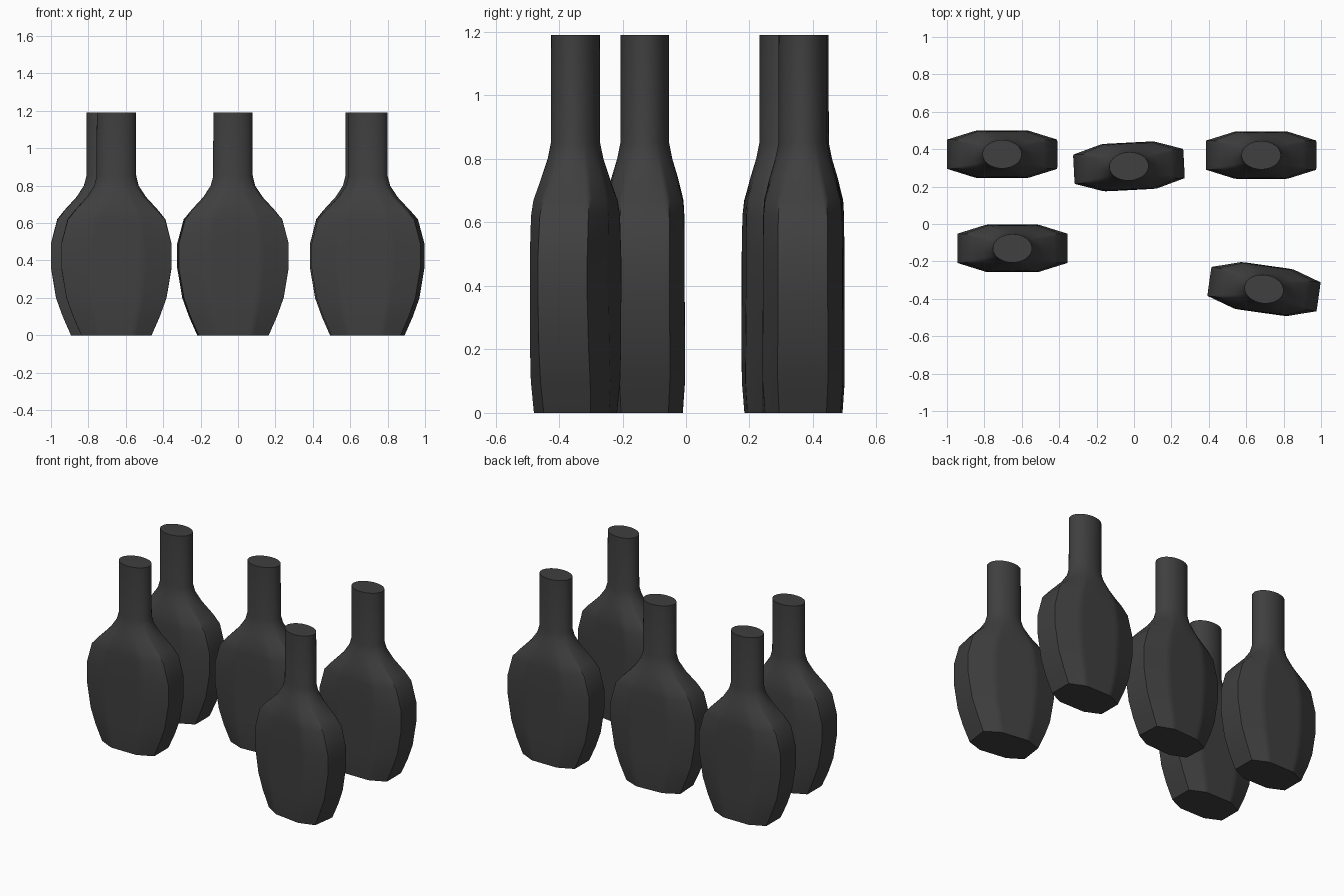
import bpy
import bmesh
from math import sin, cos, radians

cube = bpy.data.objects.get("Cube")
if cube:
    bpy.data.objects.remove(cube, do_unlink=True)

# One dark grey for everything
grey = bpy.data.materials.new("dark_grey")
grey.use_nodes = True
color = (0.05, 0.05, 0.05, 1)
grey.diffuse_color = color
bsdf = grey.node_tree.nodes["Principled BSDF"]
bsdf.inputs["Base Color"].default_value = color
bsdf.inputs["Roughness"].default_value = 0.6

SEGMENTS = 90

# Flask profile: height, half width, half depth, roundness of the section
PROFILE = [
    (0.0, 0.188, 0.12, 0),
    (0.1, 0.232, 0.127, 0),
    (0.2, 0.268, 0.127, 0),
    (0.36, 0.295, 0.126, 0),
    (0.49, 0.295, 0.126, 0),
    (0.62, 0.262, 0.125, 0.05),
    (0.67, 0.222, 0.122, 0.2),
    (0.74, 0.158, 0.105, 0.6),
    (0.8, 0.119, 0.087, 0.9),
    (0.85, 0.106, 0.077, 1),
    (1.19, 0.105, 0.076, 1),
]


def section_radius(c, s, roundness):
    """Blend from a chamfered box to a circle."""
    c, s = max(abs(c), 1e-6), max(abs(s), 1e-6)
    box = min(1 / c, 1 / s, 0.702 / (0.38 * c + 0.52 * s))
    return box + (1 - box) * roundness


def flask_mesh():
    bm = bmesh.new()
    rings = []
    for z, width, depth, roundness in PROFILE:
        ring = []
        for i in range(SEGMENTS):
            a = radians(360 * i / SEGMENTS)
            r = section_radius(cos(a), sin(a), roundness)
            ring.append(bm.verts.new((width * r * cos(a), depth * r * sin(a), z)))
        rings.append(ring)
    for low, high in zip(rings, rings[1:]):
        for i in range(SEGMENTS):
            j = (i + 1) % SEGMENTS
            bm.faces.new((low[i], low[j], high[j], high[i]))
    # Base and mouth caps
    bm.faces.new(rings[0][::-1])
    bm.faces.new(rings[-1])
    mesh = bpy.data.meshes.new("flask")
    bm.to_mesh(mesh)
    bm.free()
    mesh.materials.append(grey)
    return mesh


# Flasks: name, x, y, turn in degrees
FLASKS = [
    ("flask_back_right", -0.705, 0.373, 0),
    ("flask_back_middle", -0.027, 0.308, 3),
    ("flask_back_left", 0.68, 0.368, 0),
    ("flask_front_right", -0.65, -0.13, 0),
    ("flask_front_left", 0.695, -0.348, -8),
]

bpy.ops.object.select_all(action="DESELECT")
for name, x, y, turn in FLASKS:
    flask = bpy.data.objects.new(name, flask_mesh())
    bpy.context.collection.objects.link(flask)
    flask.location = (x, y, 0)
    flask.rotation_euler.z = radians(turn)
    flask.select_set(True)
    bpy.context.view_layer.objects.active = flask
bpy.ops.object.shade_smooth_by_angle(angle=radians(40))
